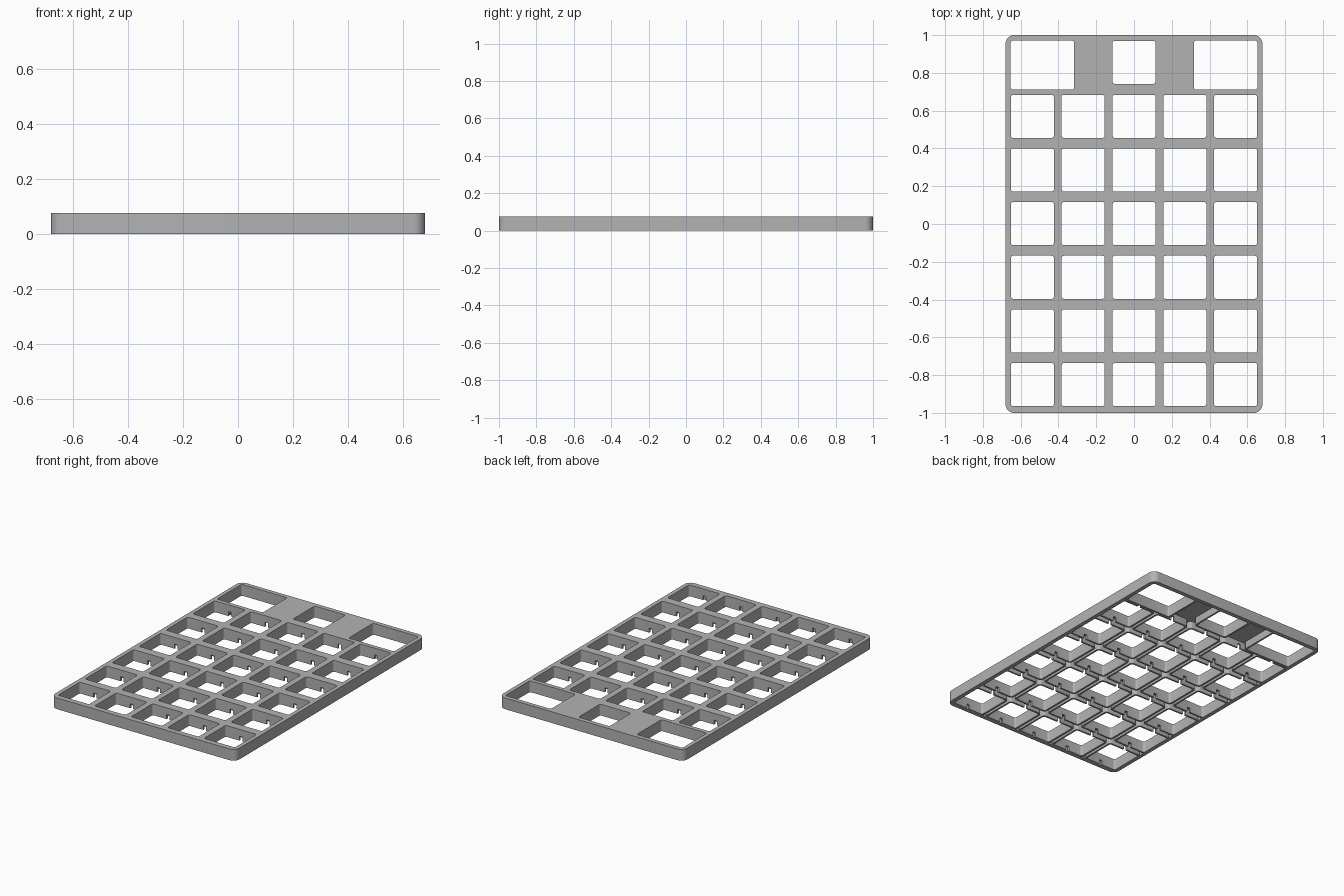
import bpy, bmesh, math

cube = bpy.data.objects.get("Cube")
if cube:
    bpy.data.objects.remove(cube, do_unlink=True)

HX, HY, HEIGHT = 0.68, 1.0, 0.075
SHEET_Z = 0.05          # underside of the top sheet
WALL, RIM = 0.025, 0.012
HOLE, PITCH_X, PITCH_Y = 0.228, 0.269, 0.284

grey = bpy.data.materials.new("plate grey")
grey.use_nodes = True
grey.diffuse_color = (0.45, 0.45, 0.45, 1)
grey.node_tree.nodes["Principled BSDF"].inputs["Base Color"].default_value = (0.45, 0.45, 0.45, 1)


def rounded(cx, cy, hx, hy, r, steps=4):
    """Outline of a rounded rectangle."""
    pts = []
    for k, (sx, sy) in enumerate([(1, 1), (-1, 1), (-1, -1), (1, -1)]):
        for i in range(steps + 1):
            a = math.pi / 2 * (k + i / steps)
            pts.append((cx + sx * (hx - r) + r * math.cos(a),
                        cy + sy * (hy - r) + r * math.sin(a)))
    return pts


def extrude(name, outlines, z0, z1):
    """Solid from nested outlines; inner outlines become holes."""
    curve = bpy.data.curves.new(name, "CURVE")
    curve.dimensions, curve.fill_mode = "2D", "BOTH"
    curve.extrude = (z1 - z0) / 2
    for pts in outlines:
        spline = curve.splines.new("POLY")
        spline.points.add(len(pts) - 1)
        for p, (x, y) in zip(spline.points, pts):
            p.co = (x, y, 0, 1)
        spline.use_cyclic_u = True
    temp = bpy.data.objects.new(name + " curve", curve)
    bpy.context.collection.objects.link(temp)
    graph = bpy.context.evaluated_depsgraph_get()
    mesh = bpy.data.meshes.new_from_object(temp.evaluated_get(graph))
    bpy.data.objects.remove(temp, do_unlink=True)
    bm = bmesh.new()
    bm.from_mesh(mesh)
    bmesh.ops.remove_doubles(bm, verts=bm.verts, dist=0.0001)
    bmesh.ops.translate(bm, verts=bm.verts, vec=(0, 0, (z0 + z1) / 2))
    bmesh.ops.recalc_face_normals(bm, faces=bm.faces)
    bm.to_mesh(mesh)
    bm.free()
    mesh.materials.clear()
    mesh.materials.append(grey)
    obj = bpy.data.objects.new(name, mesh)
    bpy.context.collection.objects.link(obj)
    return obj


# Openings as (centre x, centre y, half width, half depth)
keys = [(c * PITCH_X, -0.85 + r * PITCH_Y, HOLE / 2, HOLE / 2)
        for r in range(6) for c in range(-2, 3)]
top_row = [(0, 0.856, HOLE / 2, HOLE / 2)]
top_row += [(s * 0.485, 0.8415, 0.168, 0.1295) for s in (-1, 1)]
openings = keys + top_row

# Top sheet and perimeter wall
outer = rounded(0, 0, HX, HY, 0.045, 8)
holes = [rounded(*o, 0.012) for o in openings]
sheet = extrude("top_sheet", [outer] + holes, SHEET_Z, HEIGHT)
wall = extrude("outer_wall", [outer, rounded(0, 0, HX - WALL, HY - WALL, 0.02, 8)], 0, SHEET_Z)

# Rims hanging below every opening
rims = []
for (x, y, hx, hy), hole in zip(openings, holes):
    rims += [rounded(x, y, hx + RIM, hy + RIM, 0.02), hole]
rim = extrude("opening_rims", rims, 0, SHEET_Z)

# Small clip notches in the front and back of each key rim
bm = bmesh.new()
for x, y, hx, hy in keys:
    for s in (-1, 1):
        box = bmesh.ops.create_cube(bm, size=1)["verts"]
        bmesh.ops.scale(bm, verts=box, vec=(0.022, 0.025, 0.06))
        bmesh.ops.translate(bm, verts=box, vec=(x, y + s * (hy + RIM / 2), 0))
cut_mesh = bpy.data.meshes.new("notch_cutter")
bm.to_mesh(cut_mesh)
bm.free()
cutter = bpy.data.objects.new("notch_cutter", cut_mesh)
cutter.hide_render = True
bpy.context.collection.objects.link(cutter)
mod = rim.modifiers.new("notches", "BOOLEAN")
mod.operation, mod.solver, mod.object = "DIFFERENCE", "EXACT", cutter
bpy.context.view_layer.objects.active = rim
bpy.ops.object.modifier_apply(modifier=mod.name)
bpy.data.objects.remove(cutter, do_unlink=True)

# Smooth only the rounded corners
bpy.ops.object.select_all(action="DESELECT")
for obj in (sheet, wall, rim):
    obj.select_set(True)
bpy.context.view_layer.objects.active = sheet
bpy.ops.object.shade_smooth_by_angle(angle=math.radians(30))
